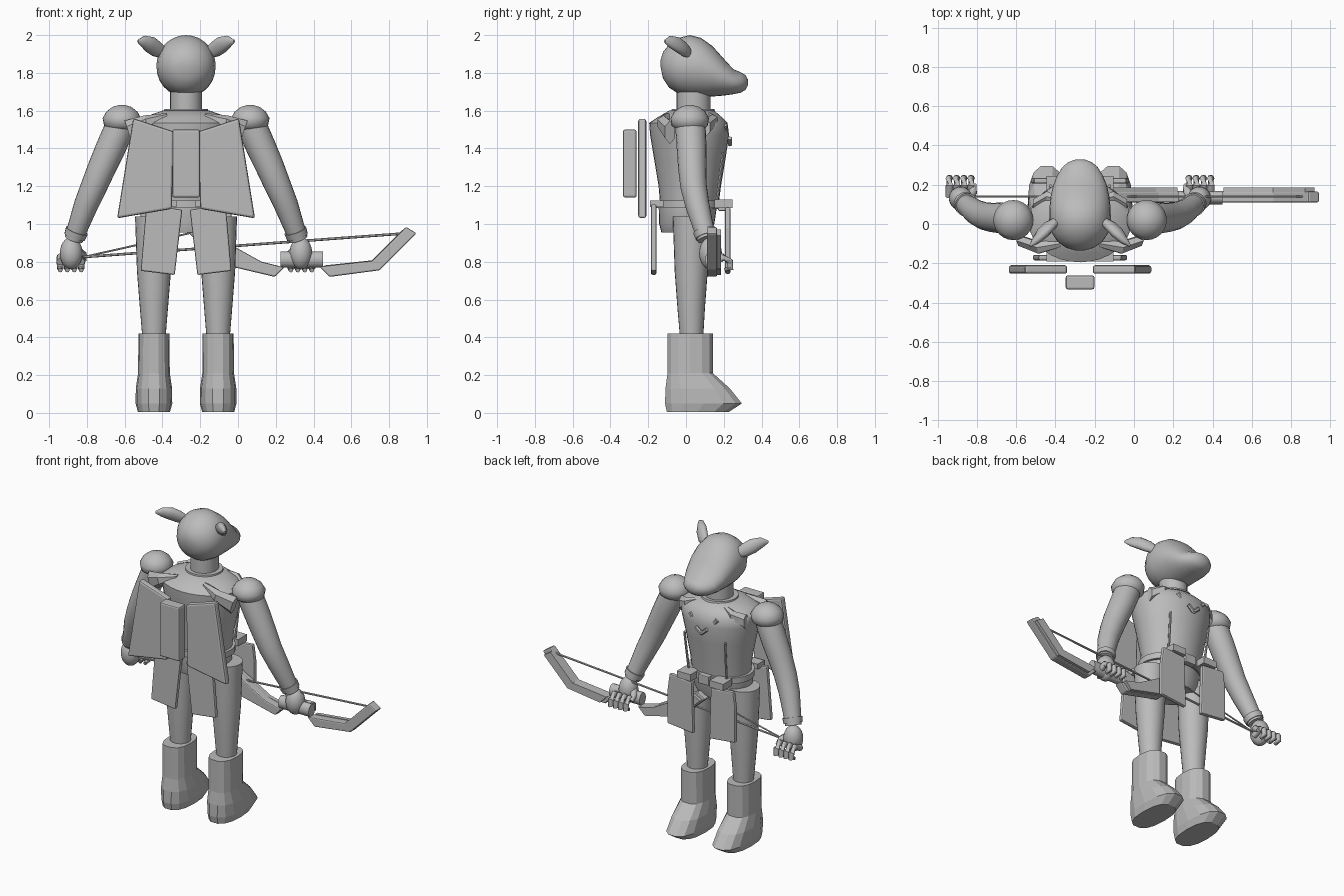
import bpy, bmesh, math
from mathutils import Vector

CX = -0.275  # symmetry line of the body
grey = bpy.data.materials.new("plain_grey")
grey.diffuse_color = (0.5, 0.5, 0.5, 1)


def finish(bm, name, smooth=None, bevel=0):
    bmesh.ops.recalc_face_normals(bm, faces=bm.faces)
    me = bpy.data.meshes.new(name)
    bm.to_mesh(me)
    bm.free()
    me.materials.append(grey)
    ob = bpy.data.objects.new(name, me)
    bpy.context.collection.objects.link(ob)
    if bevel:
        m = ob.modifiers.new("bevel", 'BEVEL')
        m.width, m.segments = bevel, 2
    if smooth:
        bpy.ops.object.select_all(action='DESELECT')
        ob.select_set(True)
        bpy.context.view_layer.objects.active = ob
        bpy.ops.object.shade_smooth_by_angle(angle=math.radians(smooth))
    return ob


def loft(name, rings, smooth=50):
    """Skin a list of closed point rings and cap both ends."""
    bm = bmesh.new()
    vs = [[bm.verts.new(p) for p in r] for r in rings]
    n = len(vs[0])
    for a, b in zip(vs, vs[1:]):
        for i in range(n):
            bm.faces.new((a[i], a[(i + 1) % n], b[(i + 1) % n], b[i]))
    bm.faces.new(vs[0])
    bm.faces.new(vs[-1])
    return finish(bm, name, smooth)


def oval(c, u, v, n, power=1.0):
    c, u, v = Vector(c), Vector(u), Vector(v)
    out = []
    for i in range(n):
        a = 2 * math.pi * i / n
        co, si = math.cos(a), math.sin(a)
        out.append(c + u * math.copysign(abs(co) ** power, co)
                   + v * math.copysign(abs(si) ** power, si))
    return out


def tower(name, x, rows, n=24, smooth=50, power=1.0):
    """Horizontal ovals: rows of (z, y_back, y_front, half_width)."""
    return loft(name, [oval((x, (a + b) / 2, z), (w, 0, 0), (0, (b - a) / 2, 0), n, power)
                       for z, a, b, w in rows], smooth)


def tube(name, pts, radii, n=12, flat=1.0):
    pts = [Vector(p) for p in pts]
    rings = []
    for i, p in enumerate(pts):
        t = (pts[min(i + 1, len(pts) - 1)] - pts[max(i - 1, 0)]).normalized()
        u = t.cross(Vector((0, 1, 0)) if abs(t.y) < 0.9 else Vector((1, 0, 0))).normalized()
        rings.append(oval(p, u * radii[i], t.cross(u) * radii[i] * flat, n))
    return loft(name, rings)


def plate(name, pts, y0, y1, bevel=0.0):
    """Extrude an x/z outline from y0 to y1."""
    bm = bmesh.new()
    a, b = [[bm.verts.new((x, y, z)) for x, z in pts] for y in (y0, y1)]
    n = len(pts)
    bm.faces.new(a)
    bm.faces.new(b)
    for i in range(n):
        bm.faces.new((a[i], a[(i + 1) % n], b[(i + 1) % n], b[i]))
    return finish(bm, name, None, bevel)


def box(name, x0, x1, y0, y1, z0, z1, bevel=0.0):
    return plate(name, [(x0, z0), (x1, z0), (x1, z1), (x0, z1)], y0, y1, bevel)


def ball(name, c, rx, ry, rz):
    bm = bmesh.new()
    bmesh.ops.create_uvsphere(bm, u_segments=24, v_segments=14, radius=1)
    for v in bm.verts:
        v.co = Vector(c) + Vector((v.co.x * rx, v.co.y * ry, v.co.z * rz))
    return finish(bm, name, 60)


# head: upright ovals along y as (y, z_low, z_high, half_width)
skull = [(-0.134, 1.83, 1.87, .025), (-0.122, 1.77, 1.91, .07), (-0.09, 1.722, 1.95, .115),
         (-0.04, 1.69, 1.985, .147), (0.02, 1.675, 2.0, .157), (0.08, 1.672, 1.985, .156),
         (0.14, 1.675, 1.942, .15), (0.2, 1.68, 1.875, .136), (0.25, 1.687, 1.82, .115),
         (0.29, 1.695, 1.803, .09), (0.315, 1.71, 1.788, .06), (0.328, 1.735, 1.765, .025)]
loft("head", [oval((CX, y, (a + b) / 2), (w, 0, 0), (0, 0, (b - a) / 2), 28)
              for y, a, b, w in skull])

# neck, collar, torso, hips
tower("neck", CX, [(1.58, -.05, .13, .085), (1.70, -.05, .13, .085)])
tower("collar", CX, [(1.57, -.08, .16, .12), (1.61, -.075, .15, .115), (1.61, -.06, .135, .098)])
tower("torso", CX, [(1.08, -.135, .17, .19), (1.2, -.145, .185, .2), (1.35, -.17, .21, .228),
                    (1.47, -.19, .228, .255), (1.535, -.195, .22, .262), (1.565, -.15, .19, .225),
                    (1.6, -.09, .15, .125)], 32)
tower("hips", CX, [(0.955, -.13, .135, .17), (1.0, -.142, .15, .2), (1.1, -.145, .165, .2)], 32)
tower("belt", CX, [(1.085, -.155, .19, .212), (1.125, -.155, .19, .212)], 32)
box("belt_buckle", CX - .04, CX + .04, .17, .21, 1.07, 1.13, .005)

# chest fastenings
for s in (-1, 1):
    tube("chest_seam", [(CX + s * .14, .165, 1.13), (CX + s * .145, .18, 1.25),
                        (CX + s * .15, .195, 1.38)], [.008, .008, .008], 6)
    tube("chest_clasp", [(CX, .232, 1.42), (CX + s * .04, .232, 1.455)], [.012, .012], 6)
    tube("chest_pin", [(CX + s * .08, .205, 1.50), (CX + s * .10, .205, 1.525)], [.014, .014], 6)

for s in (-1, 1):
    X = lambda d: CX + s * d
    # ear: narrow stem, wide leaf, pointed tip
    tube("ear", [(X(.12), .015, 1.905), (X(.155), -.01, 1.925), (X(.19), -.045, 1.95),
                 (X(.225), -.085, 1.966), (X(.255), -.112, 1.968)],
         [.03, .042, .044, .032, .008], 12, .65)

    # leg and faceted boot
    tower("leg", X(.17), [(.38, -.03, .09, .06), (.55, -.045, .1, .074), (.75, -.06, .115, .09),
                          (1.04, -.07, .125, .1)])
    tower("boot", X(.17), [(.005, -.105, .23, .085), (.05, -.115, .3, .097), (.13, -.112, .235, .096),
                           (.21, -.1, .145, .084), (.42, -.1, .145, .082)], 14, None, .8)

    # shoulder dome, arm and cuff
    tower("shoulder_pad", X(.34), [(1.495, -.04, .085, .062), (1.52, -.075, .115, .094),
                                   (1.56, -.082, .122, .102), (1.595, -.062, .102, .082),
                                   (1.62, -.028, .07, .05), (1.63, .005, .035, .015)])
    tube("arm", [(X(.33), .02, 1.57), (X(.36), .025, 1.49), (X(.40), .03, 1.4), (X(.445), .033, 1.3),
                 (X(.487), .04, 1.2), (X(.53), .06, 1.1), (X(.57), .09, .99), (X(.595), .11, .92)],
         [.075, .08, .079, .075, .07, .064, .055, .05], 20)
    tube("cuff", [(X(.578), .098, .965), (X(.59), .107, .932)], [.061, .057], 20)

    # hand with curled fingers
    ball("palm", (X(.608), .13, .845), .06, .06, .085)
    for i in range(4):
        x = X(.555 + .037 * i)
        tube("finger", [(x, .14, .80), (x, .195, .825), (x, .232, .80), (x, .235, .765),
                        (x, .205, .755)], [.02, .02, .019, .018, .012], 8)
    tube("thumb", [(X(.57), .13, .85), (X(.545), .165, .835), (X(.54), .2, .81)], [.026, .022, .014], 8)

    # hanging waist flaps, back and front, with their loops
    plate("back_flap", [(X(.21), 1.105), (X(.02), 1.075), (X(.06), .73), (X(.24), .752)],
          -.185, -.157, .008)
    plate("front_flap", [(X(.25), .98), (X(.235), 1.09), (X(.07), 1.075), (X(.06), .735), (X(.25), .755)],
          .207, .235, .008)
    box("back_flap_loop", min(X(.05), X(.17)), max(X(.05), X(.17)), -.19, -.12, 1.09, 1.125)
    box("front_flap_loop", min(X(.07), X(.17)), max(X(.07), X(.17)), .15, .245, 1.085, 1.13)

    # large back panel
    plate("back_panel", [(X(.28), 1.56), (X(.065), 1.49), (X(.075), 1.08), (X(.365), 1.03)],
          -.253, -.21, .012)

    # tapered shoulder straps, rear and front
    loft("rear_strap", [oval((X(.305), -.085, 1.485), (s * .02, 0, .062), (0, .03, 0), 6),
                        oval((X(.21), -.12, 1.535), (s * .01, 0, .04), (0, .035, 0), 6),
                        oval((X(.10), -.10, 1.575), (0, 0, .012), (0, .02, 0), 6)], None)
    loft("front_strap", [oval((X(.24), .10, 1.51), (0, 0, .05), (0, .03, 0), 6),
                         oval((X(.17), .14, 1.55), (0, 0, .03), (0, .03, 0), 6),
                         oval((X(.10), .12, 1.58), (0, 0, .012), (0, .02, 0), 6)], None)

# box on the back
box("back_box", CX - .073, CX + .073, -.333, -.262, 1.14, 1.5, .01)

# bow: two bent limbs, raised ribs, grip and drawn string
limbs = {"outer": [(.43, .775), (.71, .805), (.89, .985), (.945, .95), (.75, .755), (.485, .72)],
         "inner": [(.245, .77), (.125, .80), (-.01, .875), (-.2, .98), (-.26, .95), (-.08, .785), (.195, .72)]}
for k, pts in limbs.items():
    plate(k + "_bow_limb", pts, .11, .165, .008)
    m = (sum(p[0] for p in pts) / len(pts), sum(p[1] for p in pts) / len(pts))
    plate(k + "_bow_rib", [(m[0] + (x - m[0]) * .9, m[1] + (z - m[1]) * .9) for x, z in pts], .16, .185)
tube("bow_grip", [(.225, .135, .812), (.45, .135, .812)], [.043, .043], 12, .8)
tube("outer_bow_string", [(.88, .14, .95), (-.82, .14, .825)], [.007, .007], 6)
tube("inner_bow_string", [(-.24, .14, .955), (-.82, .14, .825)], [.005, .005], 6)
